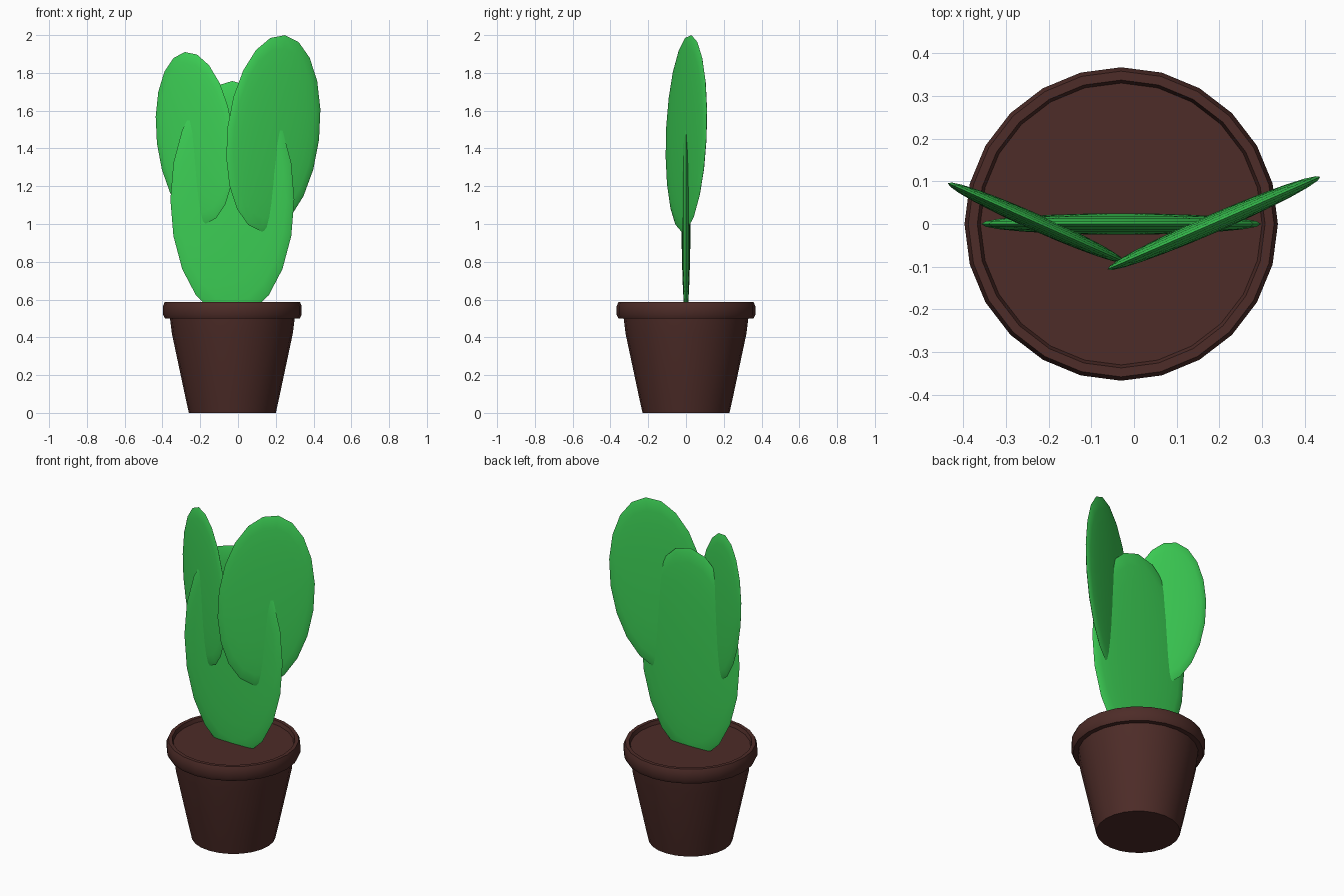
import bpy, math
from mathutils import Matrix

if "Cube" in bpy.data.objects:
    bpy.data.objects.remove(bpy.data.objects["Cube"])


def material(name, color):
    m = bpy.data.materials.new(name)
    m.diffuse_color = (*color, 1)
    m.use_nodes = True
    m.node_tree.nodes["Principled BSDF"].inputs["Base Color"].default_value = m.diffuse_color
    return m


GREEN = material("cactus_green", (0.045, 0.62, 0.09))
BROWN = material("pot_brown", (0.075, 0.025, 0.021))


def finish(obj, name, mat, angle):
    obj.name = name
    obj.data.materials.append(mat)
    bpy.ops.object.select_all(action='DESELECT')
    obj.select_set(True)
    bpy.context.view_layer.objects.active = obj
    bpy.ops.object.shade_smooth_by_angle(angle=math.radians(angle))


def lathe(name, profile, mat, x, sides=24):
    """Revolve a (radius, z) profile; zero radii become poles."""
    verts, faces, rings = [], [], []
    for r, z in profile:
        n = 1 if r == 0 else sides
        rings.append(range(len(verts), len(verts) + n))
        for i in range(n):
            a = 2 * math.pi * i / sides
            verts.append((x + r * math.cos(a), r * math.sin(a), z))
    for lo, hi in zip(rings, rings[1:]):
        for i in range(sides):
            j = (i + 1) % sides
            quad = [lo[i % len(lo)], lo[j % len(lo)], hi[j % len(hi)], hi[i % len(hi)]]
            faces.append(list(dict.fromkeys(quad)))
    mesh = bpy.data.meshes.new(name)
    mesh.from_pydata(verts, [], faces)
    obj = bpy.data.objects.new(name, mesh)
    bpy.context.collection.objects.link(obj)
    finish(obj, name, mat, 40)


def pad(name, center, half_size, tilt=0, turn=0):
    """Flattened ellipsoid with its poles facing front and back."""
    bpy.ops.mesh.primitive_uv_sphere_add(segments=20, ring_count=12, radius=1)
    obj = bpy.context.object
    obj.data.transform(
        Matrix.Translation(center)
        @ Matrix.Rotation(math.radians(turn), 4, 'Z')
        @ Matrix.Rotation(math.radians(tilt), 4, 'Y')
        @ Matrix.Diagonal((*half_size, 1))
        @ Matrix.Rotation(math.radians(90), 4, 'X'))
    finish(obj, name, GREEN, 60)


# Pot with overhanging rim, filled with soil
lathe("pot", [(0, 0), (0.23, 0), (0.25, 0.09), (0.32, 0.42), (0.33, 0.5),
              (0.357, 0.5), (0.367, 0.52), (0.367, 0.565), (0.358, 0.587),
              (0.337, 0.587), (0.33, 0.565), (0, 0.565)], BROWN, -0.03)

# Main pad and the two side pads growing through it
pad("main_pad", (-0.03, 0, 1.13), (0.328, 0.025, 0.627))
pad("right_pad", (0.187, 0.002, 1.48), (0.266, 0.022, 0.524), 7.4, 23.5)
pad("left_pad", (-0.228, 0.003, 1.455), (0.222, 0.02, 0.459), -7.3, -24)
